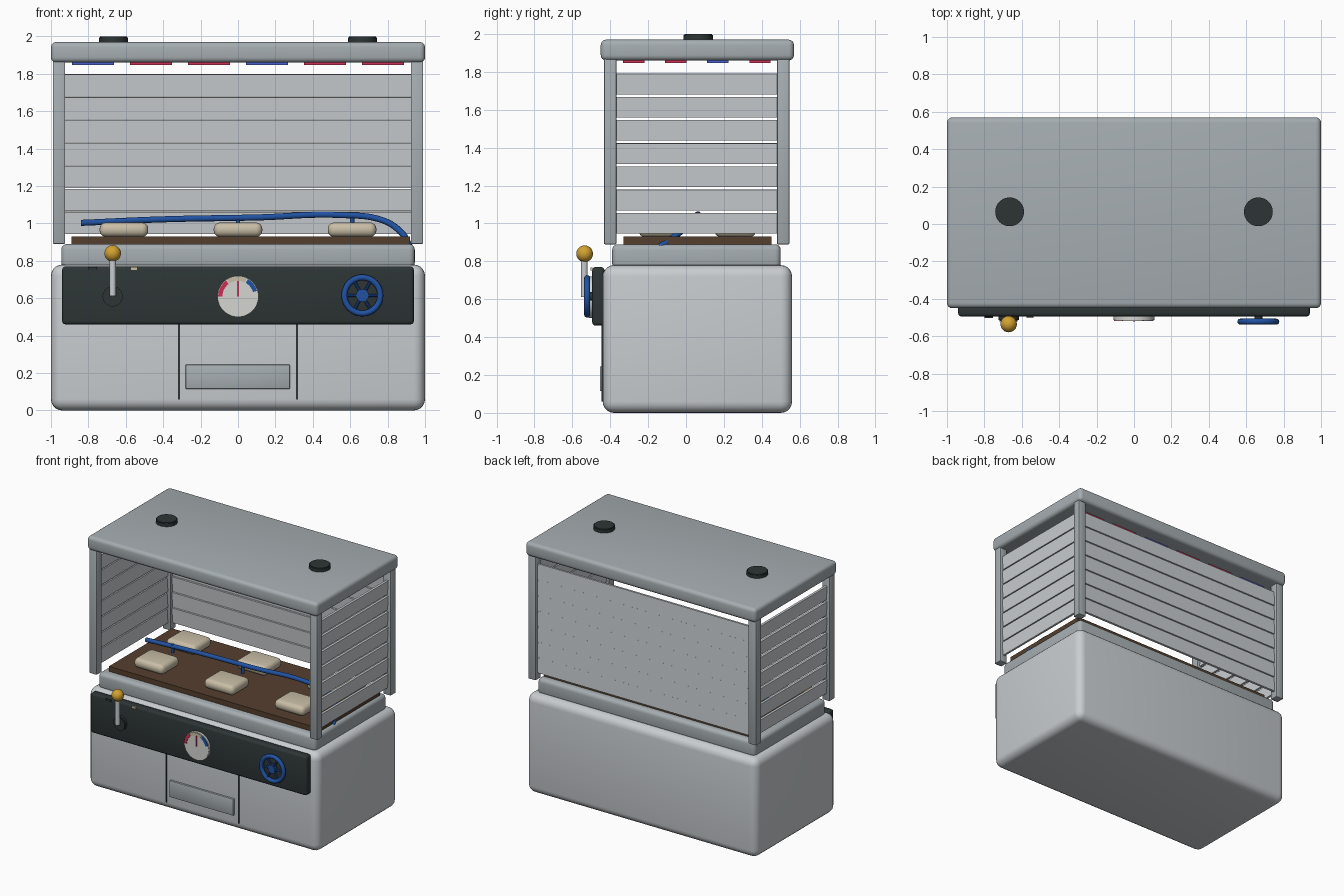
import bpy
import bmesh
import math
from mathutils import Matrix, Vector

if "Cube" in bpy.data.objects:
    bpy.data.objects.remove(bpy.data.objects["Cube"], do_unlink=True)


def material(name, *rgb):
    m = bpy.data.materials.new(name)
    m.use_nodes = True
    m.diffuse_color = (*rgb, 1)
    m.node_tree.nodes["Principled BSDF"].inputs["Base Color"].default_value = (*rgb, 1)
    return m


LIGHT = material("light grey", .58, .61, .63)
GREY = material("mid grey", .38, .42, .44)
DARK = material("charcoal", .027, .036, .036)
SOIL = material("brown soil", .09, .05, .027)
CREAM = material("cream", .58, .51, .38)
BLUE = material("blue", .015, .085, .36)
RED = material("red", .6, .03, .09)
VIOLET = material("lamp blue", .07, .11, .6)
GOLD = material("gold", .65, .36, .03)
WHITE = material("dial white", .66, .66, .64)


def finish(name, bm, mat):
    """Turn a bmesh into a named, smooth-by-angle object."""
    me = bpy.data.meshes.new(name)
    bmesh.ops.recalc_face_normals(bm, faces=bm.faces)
    bm.to_mesh(me)
    bm.free()
    me.materials.append(mat)
    ob = bpy.data.objects.new(name, me)
    bpy.context.collection.objects.link(ob)
    me.shade_smooth()
    me.set_sharp_from_angle(angle=math.radians(35))
    return ob


def box(name, x, y, z, mat, bevel=0.0, segments=4, tilt=None):
    """Box from (min, max) pairs, optionally rounded and tilted."""
    bm = bmesh.new()
    bmesh.ops.create_cube(bm, size=1)
    bmesh.ops.scale(bm, vec=[b - a for a, b in (x, y, z)], verts=bm.verts)
    if bevel:
        bmesh.ops.bevel(bm, geom=bm.edges[:], offset=bevel, segments=segments,
                        profile=0.5, affect='EDGES')
    if tilt:
        bm.transform(tilt)
    bm.transform(Matrix.Translation([(a + b) / 2 for a, b in (x, y, z)]))
    return finish(name, bm, mat)


def rod(name, start, end, radius, mat, sides=32, bevel=0.0):
    """Cylinder between two points."""
    a, b = Vector(start), Vector(end)
    bm = bmesh.new()
    bmesh.ops.create_cone(bm, cap_ends=True, segments=sides, radius1=radius,
                          radius2=radius, depth=(b - a).length)
    if bevel:
        rims = [e for e in bm.edges if abs(e.verts[0].co.z - e.verts[1].co.z) < 1e-5]
        bmesh.ops.bevel(bm, geom=rims, offset=bevel, segments=2, affect='EDGES')
    turn = (b - a).to_track_quat('Z', 'Y').to_matrix().to_4x4()
    bm.transform(Matrix.Translation((a + b) / 2) @ turn)
    return finish(name, bm, mat)


def arc_plate(name, centre, inner, outer, start, end, y, mat):
    """Thin ring segment facing the front."""
    bm = bmesh.new()
    rows = []
    for i in range(13):
        t = math.radians(start + (end - start) * i / 12)
        rows.append([bm.verts.new((centre[0] + r * math.cos(t), y,
                                   centre[1] + r * math.sin(t))) for r in (inner, outer)])
    for p, q in zip(rows, rows[1:]):
        bm.faces.new((p[0], p[1], q[1], q[0]))
    ex = bmesh.ops.extrude_face_region(bm, geom=bm.faces[:])
    bmesh.ops.translate(bm, vec=(0, .006, 0),
                        verts=[v for v in ex["geom"] if isinstance(v, bmesh.types.BMVert)])
    return finish(name, bm, mat)


# Base cabinet, tray, soil and growing pads
box("base_cabinet", (-1, 1), (-.44, .56), (0, .78), LIGHT, .06, 5)
box("tray", (-.945, .945), (-.39, .5), (.76, .89), GREY, .03)
box("soil", (-.89, .92), (-.33, .45), (.86, .93), SOIL)
for col, x in enumerate((-.61, 0, .61)):
    for row, y in enumerate((-.14, .26)):
        box(f"pad_{col}_{row}", (x - .13, x + .13), (y - .11, y + .11),
            (.928, 1.005), CREAM, .034)

# Roof, vent caps and corner posts
box("roof", (-1, 1), (-.45, .57), (1.86, 1.97), GREY, .028)
for side, s in (("right", -1), ("left", 1)):
    rod(f"vent_cap_{side}", (s * .665, .065, 1.96), (s * .665, .065, 2), .077, DARK, 40, .005)
    for end, y in (("front", -.4), ("back", .513)):
        box(f"post_{end}_{side}", (s * .957 - .033, s * .957 + .033),
            (y - .033, y + .033), (.89, 1.87), GREY, .006, 2)

# Slatted walls on the two sides and the back
PITCH = .1225
for i in range(7):
    z = .947 + PITCH * i
    for side, s in (("right", -1), ("left", 1)):
        box(f"slat_{side}_{i}", (s * .957 - .009, s * .957 + .009), (-.37, .483),
            (z, z + PITCH - .014), LIGHT, tilt=Matrix.Rotation(s * .06, 4, 'Y'))
    box(f"slat_back_{i}", (-.925, .925), (.504, .522), (z - .003, z + PITCH - .007),
        LIGHT, tilt=Matrix.Rotation(.06, 4, 'X'))

# Grid of lamps under the roof
for i in range(6):
    for j in range(4):
        x, y = (i - 2.5) * .31, .057 + (j - 1.5) * .222
        box(f"lamp_{i}_{j}", (x - .112, x + .112), (y - .056, y + .056), (1.848, 1.864),
            VIOLET if (i + 2 * j) % 3 == 0 else RED)

# Watering hose with drip nozzles
curve = bpy.data.curves.new("hose", 'CURVE')
curve.dimensions = '3D'
curve.bevel_depth = .017
curve.bevel_resolution = 3
curve.use_fill_caps = True
path = [(-.84, .06, 1.003), (-.4, .06, 1.022), (.1, .06, 1.032), (.55, .06, 1.045),
        (.77, .04, 1.018), (.87, -.03, .955), (.92, -.14, .875)]
spline = curve.splines.new('BEZIER')
spline.bezier_points.add(len(path) - 1)
for p, co in zip(spline.bezier_points, path):
    p.co = co
    p.handle_left_type = p.handle_right_type = 'AUTO'
curve.materials.append(BLUE)
bpy.context.collection.objects.link(bpy.data.objects.new("hose", curve))
for i, x in enumerate((-.61, 0, .61)):
    rod(f"nozzle_{i}", (x, .06, .965), (x, .06, 1.03), .012, BLUE, 12)

# Control panel and small marker plates
box("control_panel", (-.94, .94), (-.495, -.43), (.46, .77), DARK, .018, 3)
box("dark_marker", (-.8, -.755), (-.503, -.494), (.752, .768), DARK)
box("cream_marker", (-.575, -.537), (-.503, -.494), (.752, .768), CREAM)

# Lever
rod("lever_base", (-.67, -.48, .61), (-.67, -.52, .61), .054, DARK, 32, .006)
rod("lever_stick", (-.67, -.537, .612), (-.67, -.537, .82), .018, LIGHT, 16)
bm = bmesh.new()
bmesh.ops.create_uvsphere(bm, u_segments=24, v_segments=16, radius=.044)
bm.transform(Matrix.Translation((-.67, -.535, .84)))
finish("lever_knob", bm, GOLD)

# Dial gauge
rod("dial_face", (0, -.48, .61), (0, -.515, .61), .11, WHITE, 48, .003)
for name, a, b, mat in (("low", 180, 127, RED), ("middle", 123, 64, CREAM),
                        ("high", 60, 16, BLUE)):
    arc_plate(f"dial_band_{name}", (0, .61), .083, .106, a, b, -.519, mat)
box("dial_needle", (-.005, .005), (-.522, -.514), (.61, .692), RED)

# Hand wheel
HUB = Vector((.665, -.522, .615))
rod("wheel_shaft", HUB + Vector((0, .04, 0)), HUB, .022, DARK, 20)
rod("wheel_hub", HUB + Vector((0, .014, 0)), HUB - Vector((0, .014, 0)), .034, BLUE, 24, .004)
bpy.ops.mesh.primitive_torus_add(location=HUB, rotation=(math.pi / 2, 0, 0),
                                 major_radius=.096, minor_radius=.016,
                                 major_segments=40, minor_segments=12)
rim = bpy.context.object
rim.name = "wheel_rim"
rim.data.materials.append(BLUE)
rim.data.shade_smooth()
for i in range(6):
    t = i * math.pi / 3
    rod(f"wheel_spoke_{i}", HUB, HUB + Vector((math.cos(t), 0, math.sin(t))) * .095,
        .008, BLUE, 10)

# Drawer seams and handle plate
for side, s in (("right", -1), ("left", 1)):
    box(f"drawer_seam_{side}", (s * .315 - .005, s * .315 + .005), (-.445, -.436),
        (.06, .47), DARK)
box("drawer_handle", (-.28, .277), (-.455, -.43), (.115, .245), GREY, .004, 2)
